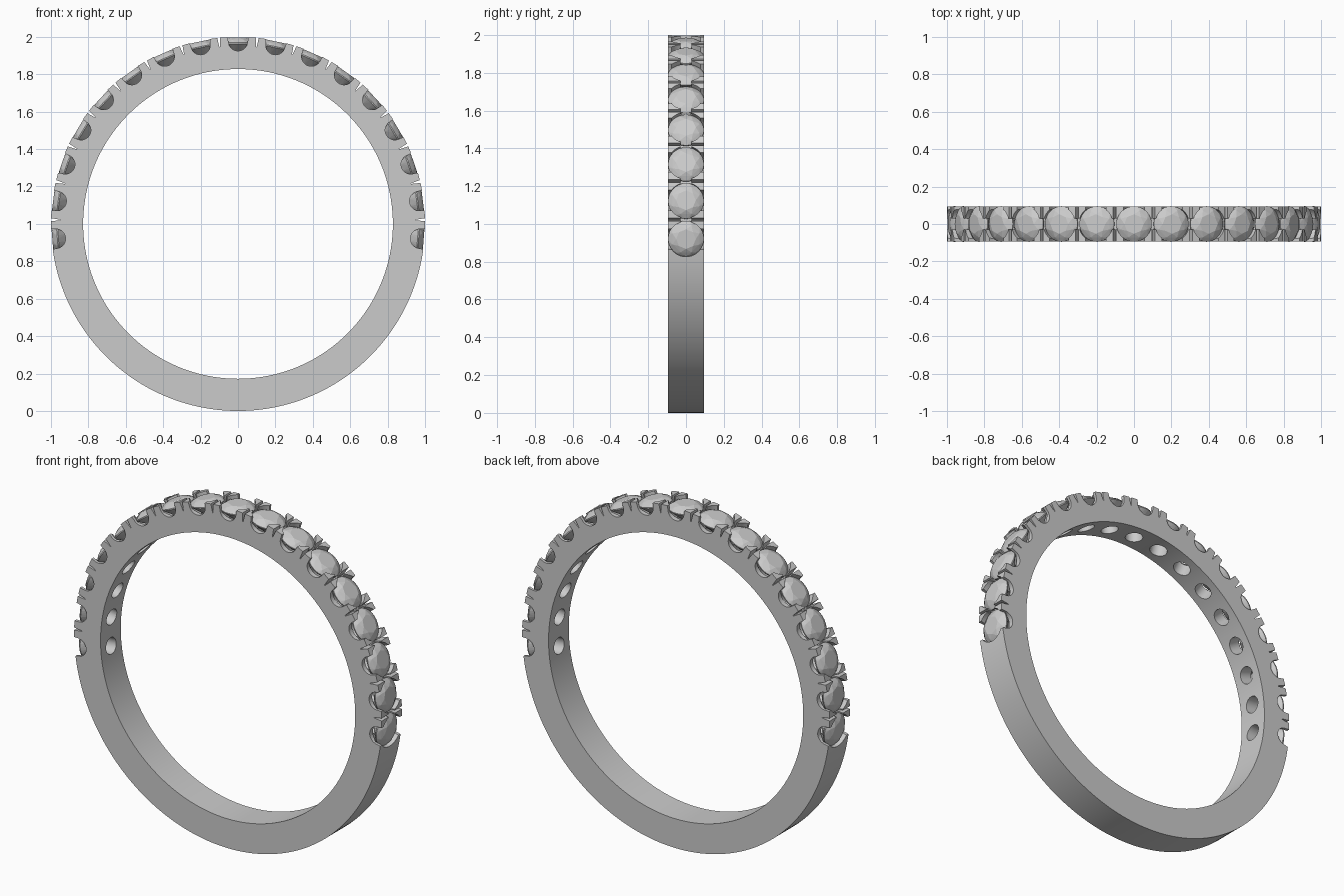
import bpy, bmesh
from math import sin, cos, pi, radians
from mathutils import Matrix, Vector

if "Cube" in bpy.data.objects:
    bpy.data.objects.remove(bpy.data.objects["Cube"])

STEP, N, HALF = radians(11.83), 8, 0.094
ANGLES = [k * STEP for k in range(-N, N + 1)]


def station(theta):
    # frame on the ring: local z points outward, origin at the ring centre
    return Matrix.Translation((0, 0, 1)) @ Matrix.Rotation(theta, 4, 'Y')


def polar(r, theta):
    return (r * sin(theta), 1 + r * cos(theta))


def finish(name, bm):
    bmesh.ops.recalc_face_normals(bm, faces=bm.faces[:])
    me = bpy.data.meshes.new(name)
    bm.to_mesh(me)
    bm.free()
    ob = bpy.data.objects.new(name, me)
    bpy.context.collection.objects.link(ob)
    return ob


def prism(name, pts, half):
    # xz outline extruded across the band width
    bm = bmesh.new()
    a = [bm.verts.new((x, -half, z)) for x, z in pts]
    b = [bm.verts.new((x, half, z)) for x, z in pts]
    bm.faces.new(a)
    bm.faces.new(b[::-1])
    for i in range(len(pts)):
        j = (i + 1) % len(pts)
        bm.faces.new((a[i], b[i], b[j], a[j]))
    return finish(name, bm)


def lathe(bm, profile, mat, n=40):
    rings = [[bm.verts.new(mat @ Vector((r * cos(2 * pi * i / n), r * sin(2 * pi * i / n), z)))
              for i in range(n)] for r, z in profile]
    bm.faces.new(rings[0])
    bm.faces.new(rings[-1])
    for p, q in zip(rings, rings[1:]):
        for i in range(n):
            j = (i + 1) % n
            bm.faces.new((p[i], p[j], q[j], q[i]))


# Band outline: U scoop under every stone, V slit between neighbours
outline = []
for k, t in enumerate(ANGLES):
    m = station(t)
    arc = [(-0.052 * cos(pi * i / 14), 0.977 - 0.052 * sin(pi * i / 14)) for i in range(15)]
    for u, v in [(-0.055, 0.9985)] + arc + [(0.055, 0.9985)]:
        p = m @ Vector((u, 0, v))
        outline.append((p.x, p.z))
    if k < 2 * N:
        mid = t + STEP / 2
        outline += [polar(1, mid - 0.008), polar(0.95, mid - 0.0015),
                    polar(0.95, mid + 0.0015), polar(1, mid + 0.008)]
start = ANGLES[-1] + 0.075
span = 2 * pi - 2 * start
outline += [polar(1, start + span * i / 90) for i in range(91)]
band = prism("band", outline, HALF)

# Cutters: finger hole, stone seats with drilled holes, groove between prongs
finger = prism("finger_cutter", [polar(0.828, 2 * pi * i / 160) for i in range(160)], 0.3)
bm = bmesh.new()
for t in ANGLES:
    lathe(bm, [(0.047, 0.79), (0.047, 0.905), (0.0935, 0.957), (0.0935, 1.05)], station(t))
seats = finish("seat_cutter", bm)
sweep = [ANGLES[0] + (ANGLES[-1] - ANGLES[0]) * i / 96 for i in range(97)]
groove = prism("groove_cutter", [polar(0.952, t) for t in sweep]
               + [polar(1.1, t) for t in reversed(sweep)], 0.03)

bpy.context.view_layer.objects.active = band
for cutter in (finger, seats, groove):
    mod = band.modifiers.new(cutter.name, 'BOOLEAN')
    mod.operation, mod.solver, mod.object = 'DIFFERENCE', 'EXACT', cutter
    bpy.ops.object.modifier_apply(modifier=mod.name)
    bpy.data.objects.remove(cutter)
band.select_set(True)
bpy.ops.object.shade_smooth_by_angle(angle=radians(25))

# Faceted stone: table, crown, girdle and pavilion points wrapped in a hull
bm = bmesh.new()
for r, z, n, off in [(0.052, 0.030, 8, 0), (0.077, 0.019, 8, 0.5), (0.095, 0.003, 32, 0),
                     (0.095, -0.003, 32, 0), (0.05, -0.043, 8, 0.5), (0.002, -0.078, 8, 0)]:
    for i in range(n):
        a = 2 * pi * (i + off) / n
        bm.verts.new((r * cos(a), r * sin(a), z))
bmesh.ops.convex_hull(bm, input=bm.verts[:])
bmesh.ops.dissolve_limit(bm, angle_limit=radians(1), verts=bm.verts[:], edges=bm.edges[:])
stone = finish("stone_1", bm)
for k, t in enumerate(ANGLES):
    ob = stone
    if k:
        ob = bpy.data.objects.new(f"stone_{k + 1}", stone.data)
        bpy.context.collection.objects.link(ob)
    ob.matrix_world = station(t) @ Matrix.Translation((0, 0, 0.966))
